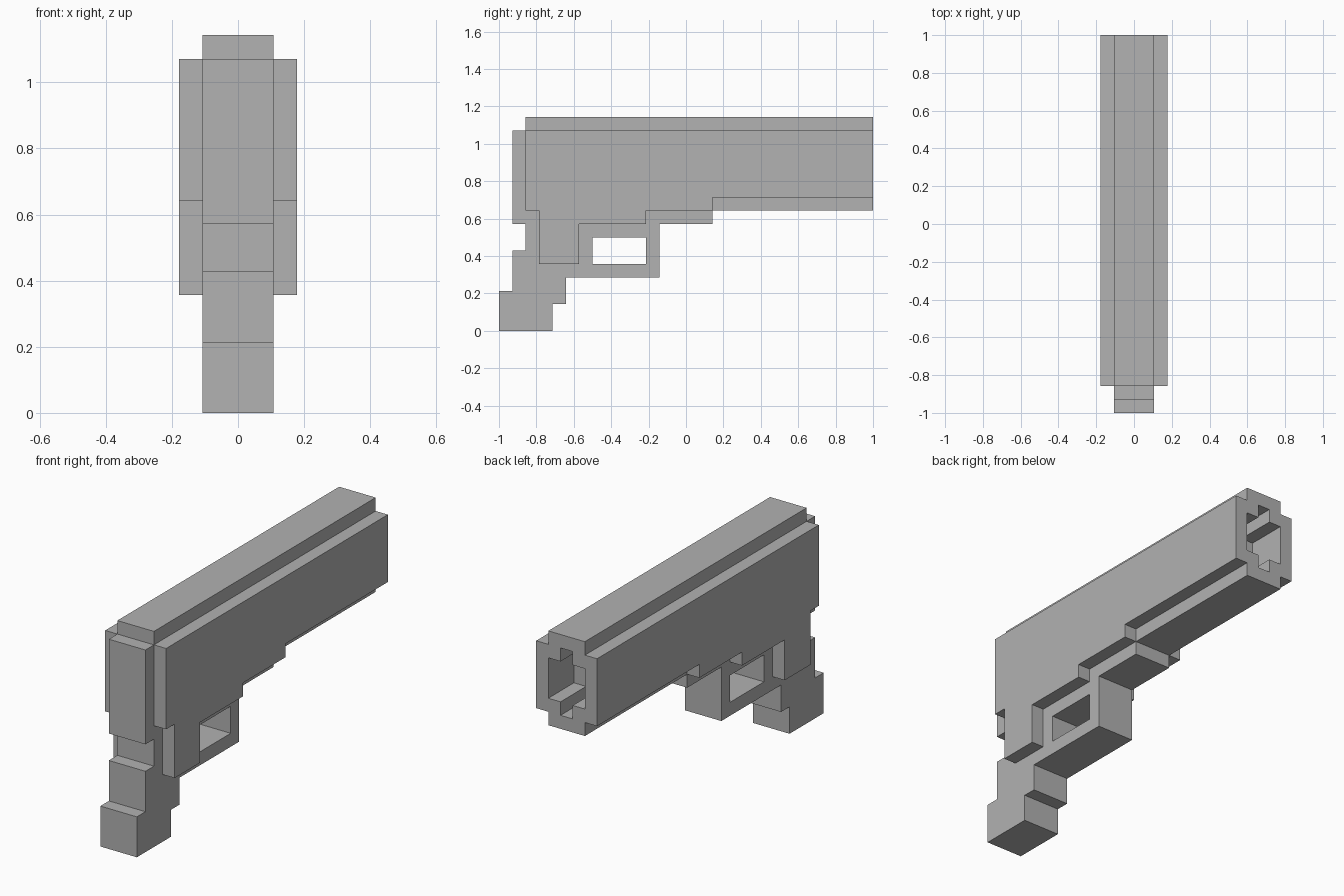
import bpy, bmesh
from mathutils import Vector

U = 1 / 14  # size of one block

cube = bpy.data.objects.get("Cube")
if cube:
    bpy.data.objects.remove(cube, do_unlink=True)

grey = bpy.data.materials.new("plain_grey")
grey.use_nodes = True
colour = (0.445, 0.445, 0.445, 1)
grey.diffuse_color = colour
grey.node_tree.nodes["Principled BSDF"].inputs["Base Color"].default_value = colour


def prism(name, outline, axis, start, end):
    """Extrude a block-unit outline: axis 'x' takes (y, z), axis 'y' takes (x, z)."""
    bm = bmesh.new()
    verts = [bm.verts.new((start, a, z) if axis == "x" else (a, start, z))
             for a, z in outline]
    face = bm.faces.new(verts)
    moved = bmesh.ops.extrude_face_region(bm, geom=[face])["geom"]
    step = Vector((end - start, 0, 0) if axis == "x" else (0, end - start, 0))
    bmesh.ops.translate(bm, vec=step,
                        verts=[g for g in moved if isinstance(g, bmesh.types.BMVert)])
    bmesh.ops.recalc_face_normals(bm, faces=bm.faces)
    bmesh.ops.scale(bm, vec=(U, U, U), verts=bm.verts)
    mesh = bpy.data.meshes.new(name)
    bm.to_mesh(mesh)
    bm.free()
    mesh.materials.append(grey)
    obj = bpy.data.objects.new(name, mesh)
    bpy.context.collection.objects.link(obj)
    return obj


def cut(target, cutter):
    """Subtract the cutter, apply the result and discard the cutter."""
    cutter.hide_render = True
    mod = target.modifiers.new("cut", "BOOLEAN")
    mod.operation = "DIFFERENCE"
    mod.solver = "EXACT"
    mod.object = cutter
    bpy.context.view_layer.objects.active = target
    bpy.ops.object.modifier_apply(modifier=mod.name)
    bpy.data.objects.remove(cutter, do_unlink=True)


# Central body: stepped grip, trigger guard and barrel block
body = prism("body_core", [
    (-14, 0), (-10, 0), (-10, 2), (-9, 2), (-9, 4), (-2, 4), (-2, 8),
    (2, 8), (2, 9), (14, 9), (14, 16), (-12, 16), (-12, 15), (-13, 15),
    (-13, 8), (-12, 8), (-12, 6), (-13, 6), (-13, 3), (-14, 3)],
    "x", -1.5, 1.5)

# Trigger guard opening
cut(body, prism("guard_cutter", [(-7, 5), (-3, 5), (-3, 7), (-7, 7)], "x", -2, 2))

# Cross-shaped muzzle recess, closed at the sides by the plates
half = [(0.5, 10), (0.5, 11), (1.6, 11), (1.6, 14), (0.5, 14), (0.5, 15)]
cross = half + [(-x, z) for x, z in reversed(half)]
cut(body, prism("muzzle_cutter", cross, "y", 11, 15))

# Stepped plates on both sides
plate = [(-12, 15), (-12, 9), (-11, 9), (-11, 5), (-8, 5), (-8, 8),
         (-3, 8), (-3, 9), (2, 9), (2, 10), (14, 10), (14, 15)]
for name, side in (("left_plate", 1), ("right_plate", -1)):
    prism(name, plate, "x", 1.5 * side, 2.5 * side)
